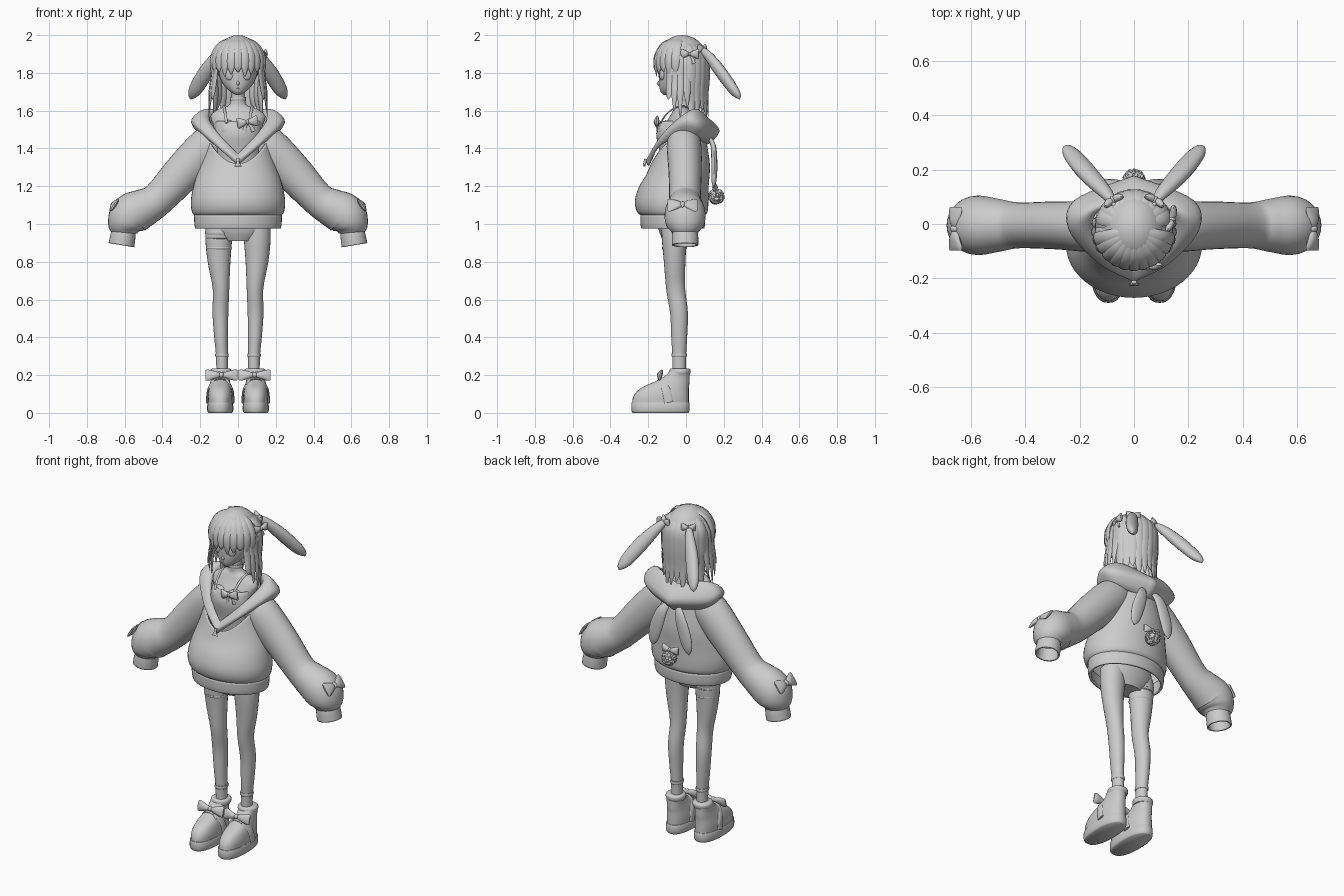
import bpy, bmesh, math, random
from mathutils import Vector, Matrix
random.seed(4)


def spline(p, n, cyc=False):
    out, m = [], len(p)
    for i in range(m if cyc else m - 1):
        q = [p[(i + k) % m] if cyc else p[min(max(i + k, 0), m - 1)] for k in (-1, 0, 1, 2)]
        for s in range(n):
            t = s / n
            out.append([.5 * (2*b + (c-a)*t + (2*a-5*b+4*c-d)*t*t + (3*b-a-3*c+d)*t**3) for a, b, c, d in zip(*q)])
    return out if cyc else out + [list(p[-1])]


def loft(bm, rings, caps=True):
    vs = [[bm.verts.new(c) for c in r] for r in rings]
    for a, b in zip(vs, vs[1:]):
        for i in range(len(a)):
            j = (i + 1) % len(a)
            bm.faces.new((a[i], a[j], b[j], b[i]))
    if caps:
        bm.faces.new(vs[0])
        bm.faces.new(vs[-1])


def tube(bm, pts, ref=(0, 1, 0), seg=12, n=4, caps=True):
    # points are x, y, z, radius along ref, radius across ref
    p, rings = spline(pts, n), []
    for i, q in enumerate(p):
        t = (Vector(p[min(i + 1, len(p) - 1)][:3]) - Vector(p[max(i - 1, 0)][:3])).normalized()
        u = Vector(ref)
        u = (u - t * u.dot(t)).normalized()
        v = t.cross(u)
        angs = [2 * math.pi * k / seg for k in range(seg)]
        rings.append([Vector(q[:3]) + u * max(q[3], .001) * math.cos(a) + v * max(q[4], .001) * math.sin(a) for a in angs])
    loft(bm, rings, caps)


def stack(bm, rows, x=0, e=2, seg=32, n=3, caps=True):
    # rows are z, centre y, half width, half depth, drop at the front
    rings = []
    for z, yc, rx, ry, drop in spline([tuple(r) + (0,) * (5 - len(r)) for r in rows], n):
        ring = []
        for k in range(seg):
            c, s = math.cos(2 * math.pi * k / seg), math.sin(2 * math.pi * k / seg)
            ring.append((x + rx * math.copysign(abs(c) ** (2 / e), c),
                         yc + ry * math.copysign(abs(s) ** (2 / e), s), z - drop * max(0, -s) ** 2))
        rings.append(ring)
    loft(bm, rings, caps)


def ball(bm, loc, scale, rot=Matrix()):
    m = Matrix.Translation(loc) @ rot @ Matrix.Diagonal((*scale, 1))
    bmesh.ops.create_uvsphere(bm, u_segments=24, v_segments=14, radius=1, matrix=m)


def finish(name, bm, mirror=False, thick=0):
    bmesh.ops.recalc_face_normals(bm, faces=bm.faces)
    me = bpy.data.meshes.new(name)
    bm.to_mesh(me)
    bm.free()
    ob = bpy.data.objects.new(name, me)
    bpy.context.collection.objects.link(ob)
    bpy.ops.object.select_all(action='DESELECT')
    ob.select_set(True)
    bpy.context.view_layer.objects.active = ob
    bpy.ops.object.shade_smooth_by_angle(angle=math.radians(50))
    if thick:
        ob.modifiers.new("thickness", 'SOLIDIFY').thickness = thick
    if mirror:
        ob.modifiers.new("mirror", 'MIRROR')
    return ob


def bow(name, loc, w, h, rot=Matrix(), mirror=False, tail=1.0):
    bm = bmesh.new()
    for s in (-1, 1):
        tube(bm, [(0, 0, 0, h*.15, .008), (s*w*.35, -.004, 0, h*.32, .014), (s*w*.8, 0, 0, h*.5, .011),
                  (s*w, 0, 0, h*.46, .004)], ref=(0, 0, 1))
        if tail:
            tube(bm, [(0, 0, 0, .003, h*.1), (s*w*.3, 0, -h*.5*tail, .003, h*.15), (s*w*.45, 0, -h*tail, .003, h*.2)])
    ball(bm, (0, -.005, 0), (w*.16, .014, h*.24))
    bm.transform(Matrix.Translation(loc) @ rot)
    finish(name, bm, mirror)


def R(deg, axis):
    return Matrix.Rotation(math.radians(deg), 4, axis)


B = bmesh.new
# Head, nose, eyes and mouth
bm = B()
stack(bm, [(1.683, -.105, .012, .012), (1.70, -.088, .04, .046), (1.73, -.06, .072, .082), (1.77, -.042, .094, .102),
           (1.83, -.03, .105, .115), (1.91, -.02, .1, .11), (1.96, -.02, .06, .06)])
ball(bm, (0, -.143, 1.745), (.008, .012, .012))
finish("head", bm)
bm = B()
ball(bm, (.047, -.128, 1.79), (.025, .012, .029), R(20, 'Z'))
finish("eyes", bm, True)
bm = B()
ball(bm, (0, -.137, 1.717), (.012, .004, .003))
finish("mouth", bm)

# Hair cap cut along a slanted hairline
bm = B()
ball(bm, (0, -.02, 1.86), (.122, .137, .14))
bmesh.ops.bisect_plane(bm, geom=bm.verts[:] + bm.edges[:] + bm.faces[:], plane_co=(0, -.15, 1.88),
                       plane_no=(0, -.6, -.8), clear_outer=True)
finish("hair_cap", bm, thick=.006)


def lock(bm, deg, rows):
    d = Vector((math.sin(math.radians(deg)), -math.cos(math.radians(deg)), 0))
    tube(bm, [(d.x * r, d.y * r - .02, z, w * .4, w) for r, z, w in rows], ref=d, seg=8)


# Hair locks: fringe, side locks and long back hair
bm = B()
for i in range(11):
    lock(bm, -75 + 15 * i, [(.03, 1.985, .018), (.10, 1.953, .024), (.138, 1.89, .026), (.144, 1.83, .019),
                            (.139, 1.78 + .012 * (i % 3), .003)])
finish("fringe", bm)
bm = B()
for s in (-1, 1):
    for deg, end in ((62, 1.66), (74, 1.60), (86, 1.57), (100, 1.62)):
        lock(bm, s * deg, [(.07, 1.96, .015), (.128, 1.88, .022), (.137, 1.78, .022), (.15, 1.69, .017), (.155, end, .003)])
finish("side_locks", bm)
bm = B()
for i in range(10):
    lock(bm, 112 + 15.1 * i, [(.04, 1.975, .02), (.124, 1.91, .032), (.135, 1.8, .034), (.128, 1.68, .03),
                              (.14, 1.54 + .03 * (i % 3), .003)])
finish("back_hair", bm)

# Drooping ears with bows at their roots
bm = B()
tube(bm, [(.065, .06, 1.935, .006, .006), (.10, .11, 1.90, .022, .026), (.165, .18, 1.81, .03, .04),
          (.22, .245, 1.72, .027, .037), (.243, .275, 1.68, .017, .022), (.25, .284, 1.66, .002, .002)], seg=16)
finish("ears", bm, True)
bow("ear_bow", (.075, .085, 1.93), .04, .045, R(150, 'Z'), True)
bow("side_hair_bow", (.135, .02, 1.90), .05, .05, R(75, 'Z'))

# Body, top and straps
bm = B()
stack(bm, [(.91, -.06, .09, .06), (.97, -.06, .155, .085), (1.05, -.055, .15, .09), (1.2, -.04, .1, .07),
           (1.35, -.045, .112, .075), (1.5, -.035, .125, .085), (1.57, -.02, .145, .065), (1.61, -.02, .10, .045),
           (1.635, -.022, .042, .036), (1.72, -.03, .034, .034)])
for s in (-1, 1):
    ball(bm, (s * .05, -.095, 1.495), (.05, .05, .055))
finish("body", bm)
bm = B()
stack(bm, [(1.25, -.045, .108, .08), (1.38, -.055, .118, .085), (1.48, -.06, .125, .098), (1.545, -.05, .118, .085)], caps=False)
finish("camisole", bm, thick=.006)
bm = B()
tube(bm, [(.06, -.135, 1.535, .004, .007), (.068, -.10, 1.585, .004, .007), (.075, -.04, 1.622, .004, .007),
          (.075, .02, 1.61, .004, .007), (.07, .04, 1.54, .004, .007)], seg=8)
finish("straps", bm, True)
bm = B()
stack(bm, [(1.652, -.025, .041, .039), (1.662, -.025, .043, .041), (1.672, -.026, .041, .039)])
finish("neckband", bm)
bow("chest_bow", (.05, -.152, 1.54), .055, .055, R(-8, 'Y'))

# Hoodie body with a scooped front, and hem band
bm = B()
stack(bm, [(1.045, -.07, .23, .168), (1.065, -.073, .244, .187), (1.12, -.076, .25, .195), (1.2, -.066, .236, .186, .01),
           (1.3, -.045, .206, .172, .05), (1.38, -.04, .182, .158, .09), (1.45, -.04, .165, .145, .13)], seg=48, caps=False)
finish("hoodie_body", bm, thick=.01)
bm = B()
stack(bm, [(.975, -.07, .226, .166), (1.0, -.07, .231, .171), (1.05, -.07, .233, .172)], seg=48, caps=False)
finish("hem_band", bm, thick=.014)

# Hood collar: each station is inner edge, lip, outer rim, underside
st = [[(0, -.17, 1.37), (0, -.19, 1.36), (0, -.212, 1.335), (0, -.195, 1.31)],
      [(.09, -.12, 1.46), (.11, -.13, 1.47), (.13, -.145, 1.44), (.11, -.14, 1.41)],
      [(.15, -.02, 1.55), (.20, -.02, 1.575), (.24, -.02, 1.535), (.175, -.03, 1.46)],
      [(.125, .05, 1.585), (.165, .06, 1.605), (.215, .09, 1.52), (.15, .06, 1.45)],
      [(0, .08, 1.56), (0, .12, 1.56), (0, .178, 1.49), (0, .10, 1.42)]]
bm = B()
rails = [spline([s[k] for s in st], 8) for k in range(4)]
loft(bm, [spline(sec, 4, True) for sec in zip(*rails)], caps=False)
finish("hood", bm, True)
bm = B()
tube(bm, [(0, -.212, 1.345, .008, .01), (0, -.218, 1.325, .008, .008), (0, -.222, 1.305, .006, .022)], seg=8)
finish("zip_pull", bm)

# Hood ears hanging down the back
bm = B()
tube(bm, [(.03, .12, 1.46, .008, .012), (.06, .145, 1.41, .014, .032), (.095, .15, 1.31, .016, .04),
          (.115, .148, 1.23, .013, .03), (.122, .146, 1.19, .002, .003)], seg=16)
finish("hood_ears", bm, True)

# Fluffy tail
bm = B()
bmesh.ops.create_icosphere(bm, subdivisions=4, radius=.04, matrix=Matrix.Translation((0, .16, 1.145)))
for v in bm.verts:
    v.co += (v.co - Vector((0, .16, 1.145))) * random.uniform(-.12, .12)
finish("tail", bm)
bow("tail_bow", (0, .15, 1.195), .055, .05, R(180, 'Z'))

# Sleeves, cuffs and sleeve bows
bm = B()
tube(bm, [(.10, -.01, 1.45, .08, .085), (.16, -.01, 1.41, .092, .105), (.285, -.005, 1.28, .088, .103),
          (.42, -.005, 1.135, .084, .09), (.49, -.005, 1.09, .096, .1), (.565, -.005, 1.05, .109, .113),
          (.598, -.005, .995, .1, .095), (.605, -.005, .955, .07, .07)], seg=28, caps=False)
finish("sleeves", bm, True)
bm = B()
tube(bm, [(.604, -.005, .965, .066, .064), (.61, -.005, .93, .07, .067), (.617, -.005, .888, .07, .069)], seg=28, caps=False)
finish("cuffs", bm, True, thick=.01)
bow("sleeve_bow", (.655, -.018, 1.10), .08, .08, R(-35, 'Y') @ R(90, 'Z'), True, 0)

# Legs, sock tops and thigh bands
bm = B()
tube(bm, [(.098, -.062, 1.0, .068, .072), (.102, -.062, .92, .066, .071), (.1, -.06, .8, .057, .06),
          (.09, -.055, .66, .05, .044), (.093, -.037, .53, .047, .042), (.09, -.036, .4, .042, .036),
          (.085, -.036, .29, .036, .031), (.085, -.036, .12, .034, .03)], seg=24)
finish("legs", bm, True)
bm = B()
stack(bm, [(.295, -.036, .032, .037), (.302, -.036, .036, .041), (.315, -.036, .035, .04)], x=.085)
finish("sock_tops", bm, True)
bm = B()
for z, h in ((.952, .012), (.925, .004), (.872, .006)):
    r = .073 - (.95 - z) * .07
    stack(bm, [(z - h, -.062, r - .003, r - .006), (z, -.062, r + .001, r - .002), (z + h, -.062, r, r - .003)], x=-.101)
finish("thigh_bands", bm)

# Shoes
bm = B()
stack(bm, [(0, -.135, .062, .148), (.012, -.135, .069, .154), (.05, -.135, .068, .154), (.056, -.135, .063, .149)], x=.094, e=2.4, n=2)
finish("soles", bm, True)
bm = B()
stack(bm, [(.05, -.135, .064, .15), (.09, -.131, .066, .146), (.13, -.113, .06, .128), (.16, -.08, .053, .098),
           (.19, -.05, .048, .068), (.225, -.032, .05, .051)], x=.094, e=2.3)
finish("shoe_uppers", bm, True)
bm = B()
stack(bm, [(.2, -.035, .05, .053), (.212, -.033, .056, .057), (.228, -.032, .055, .056), (.235, -.032, .046, .047)], x=.09)
finish("shoe_collars", bm, True)
bm = B()
tube(bm, [(.024, -.09, .055, .024, .006), (.03, -.105, .12, .022, .006), (.06, -.125, .17, .02, .007), (.094, -.13, .182, .02, .007),
          (.128, -.125, .17, .02, .007), (.158, -.105, .12, .022, .006), (.164, -.09, .055, .024, .006)], seg=10)
finish("shoe_straps", bm, True)
bow("shoe_bow", (.088, -.135, .2), .085, .06, R(-15, 'X'), True, .9)
